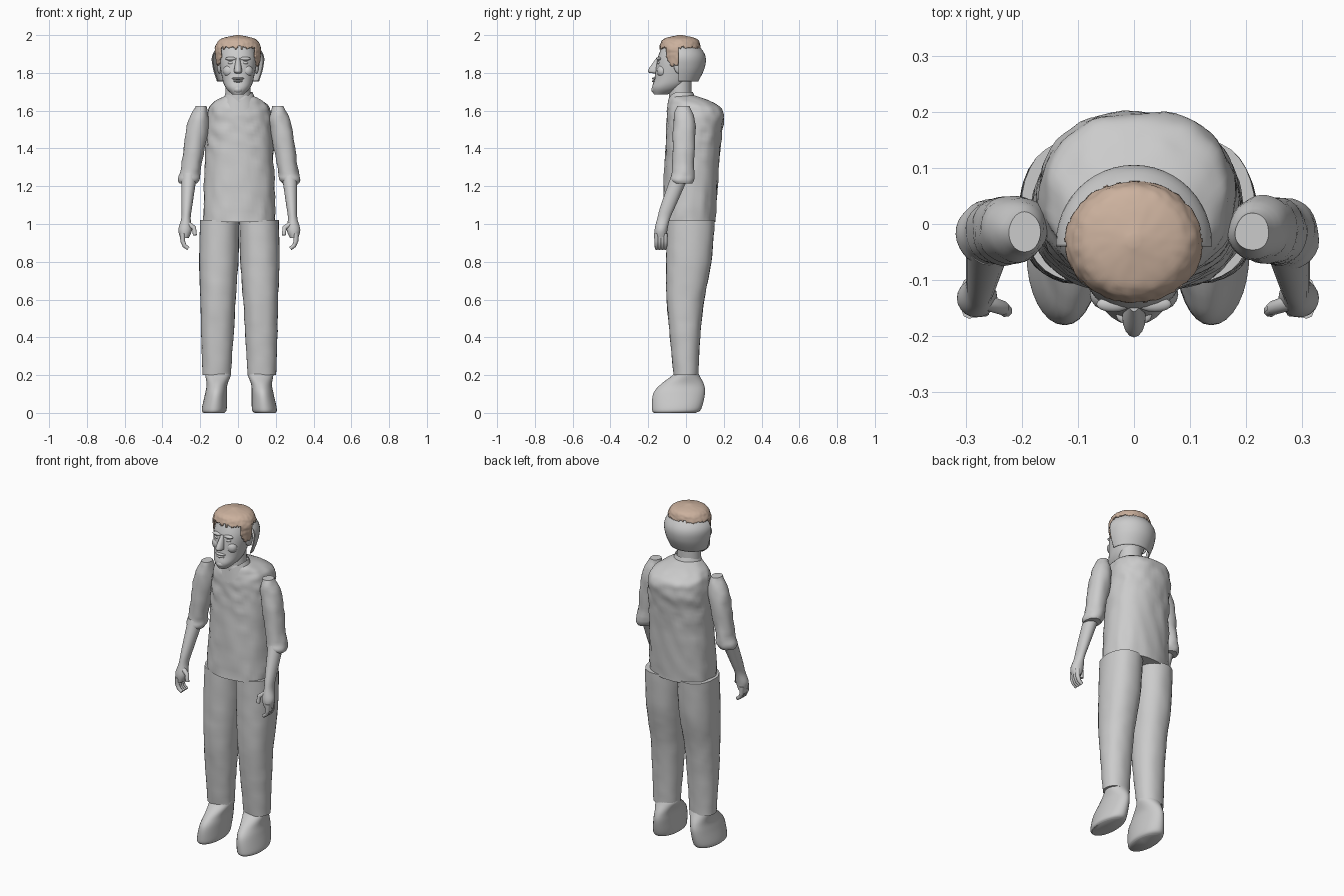
import bpy, bmesh, math
from mathutils import Vector, noise

if "Cube" in bpy.data.objects:
    bpy.data.objects.remove(bpy.data.objects["Cube"])

LEAN = .007  # the body stands slightly towards its left


def material(name, *rgb):
    mat = bpy.data.materials.new(name)
    mat.use_nodes = True
    mat.diffuse_color = (*rgb, 1)
    mat.node_tree.nodes["Principled BSDF"].inputs["Base Color"].default_value = (*rgb, 1)
    return mat


GREY = material("plain grey", .6, .6, .6)
TAN = material("hair tan", .6, .44, .34)


def finish(name, bm, mat=GREY, shift=0, thickness=0):
    """Turn a bmesh into a smooth shaded object, optionally given a thickness."""
    bmesh.ops.recalc_face_normals(bm, faces=bm.faces)
    mesh = bpy.data.meshes.new(name)
    bm.to_mesh(mesh)
    bm.free()
    mesh.materials.append(mat)
    part = bpy.data.objects.new(name, mesh)
    part.location.x = shift
    bpy.context.collection.objects.link(part)
    bpy.ops.object.select_all(action="DESELECT")
    part.select_set(True)
    bpy.context.view_layer.objects.active = part
    bpy.ops.object.shade_smooth_by_angle(angle=math.radians(50))
    if thickness:
        part.modifiers.new("thickness", "SOLIDIFY").thickness = thickness


def spline(rows, steps):
    """Smooth curve through rows of equal length."""
    padded = [rows[0], *rows, rows[-1]]
    for before, start, end, after in zip(padded, padded[1:], padded[2:], padded[3:]):
        for step in range(steps):
            t = step / steps
            yield [b + t / 2 * (c - a + t * (2*a - 5*b + 4*c - d + t * (3*(b - c) + d - a)))
                   for a, b, c, d in zip(before, start, end, after)]
    yield rows[-1]


def loft(rows, low_x=0, high_x=0, steps=6, segments=32, power=2, rough=0, scale=20):
    """Rows are height, depth position, half width and half depth, lowest first."""
    bm = bmesh.new()
    rings = []
    bottom, top = rows[0][0], rows[-1][0]
    for z, y, width, depth in spline(rows, steps):
        x = low_x + (high_x - low_x) * (z - bottom) / (top - bottom)
        ring = []
        for k in range(segments):
            angle = math.tau * k / segments
            c, s = (math.copysign(abs(v) ** (2 / power), v)
                    for v in (math.cos(angle), math.sin(angle)))
            point = Vector((x + width * c, y + depth * s, z))
            wrinkle = rough * noise.noise(point * scale)
            ring.append(bm.verts.new(point + Vector((c, s, 0)) * wrinkle))
        rings.append(ring)
    for lower, upper in zip(rings, rings[1:]):
        for k in range(segments):
            bm.faces.new((lower[k], lower[k - 1], upper[k - 1], upper[k]))
    bm.faces.new(rings[0])
    bm.faces.new(rings[-1])
    return bm


def ball(center, size, detail=16):
    bm = bmesh.new()
    bmesh.ops.create_uvsphere(bm, u_segments=detail, v_segments=detail, radius=1)
    bmesh.ops.scale(bm, vec=size, verts=bm.verts)
    bmesh.ops.translate(bm, vec=center, verts=bm.verts)
    return bm


def remove_faces(bm, rule):
    doomed = [f for f in bm.faces if rule(f.calc_center_median())]
    bmesh.ops.delete(bm, geom=doomed, context="FACES")


def digit(name, points, side):
    """Tapered bent finger along a short path."""
    curve = bpy.data.curves.new(name, "CURVE")
    curve.dimensions, curve.bevel_depth, curve.bevel_resolution = "3D", .014, 2
    curve.use_fill_caps = True
    path = curve.splines.new("POLY")
    path.points.add(len(points) - 1)
    for i, (knot, (x, y, z)) in enumerate(zip(path.points, points)):
        knot.co = (side * x, y, z, 1)
        knot.radius = 1 - i / 10
    curve.materials.append(GREY)
    part = bpy.data.objects.new(name, curve)
    part.location.x = LEAN
    bpy.context.collection.objects.link(part)


# Shirt with wrinkled cloth and sloping shoulders
finish("shirt", loft([
    (1.01, .015, .19, .14), (1.4, .036, .18, .145), (1.58, .05, .17, .15),
    (1.64, .03, .14, .12), (1.68, -.02, .07, .065)],
    steps=10, segments=56, power=2.3, rough=.008), shift=LEAN)

# Collar, open at the top and dipping to a notch at the front
bm = loft([(1.63, -.02, .095, .085), (1.7, -.03, .07, .066)])
remove_faces(bm, lambda p: math.hypot(p.x, p.y + .03) < .05)
for v in bm.verts:
    if v.co.y < -.04:
        v.co.z -= max(0, .07 - abs(v.co.x)) * .8
finish("collar", bm, shift=LEAN)

# Neck and face
finish("neck", loft([(1.58, -.03, .07, .06), (1.8, -.03, .065, .06)]))
finish("face", loft([
    (1.685, -.135, .03, .035), (1.72, -.1, .064, .08), (1.77, -.07, .083, .097),
    (1.88, -.045, .098, .105), (1.975, -.04, .07, .07)], power=2.2))
finish("nose", loft([
    (1.797, -.155, .01, .014), (1.81, -.165, .021, .037), (1.88, -.14, .01, .016)], segments=16))
for name, z, width in (("upper_lip", 1.77, .032), ("lower_lip", 1.756, .026)):
    finish(name, ball((0, -.163, z), (width, .018, .007)))
finish("chin", ball((0, -.156, 1.712), (.03, .028, .022)))

for side, word in ((1, "left"), (-1, "right")):
    # Trouser leg, fuller towards the hip
    finish(word + "_trouser_leg", loft([
        (.2, 0, .075, .065), (.4, -.005, .085, .08), (.6, -.003, .093, .1),
        (.8, .015, .104, .12), (1.02, .025, .104, .127)],
        side * .12, side * .105, power=2.2, rough=.003), shift=LEAN)

    # Shoe with a rounded toe and a narrow instep
    finish(word + "_shoe", loft([
        (0, -.06, .055, .11), (.02, -.05, .066, .13), (.1, -.037, .058, .137),
        (.15, -.02, .055, .115), (.2, 0, .068, .07), (.22, 0, .066, .06)],
        side * .135, side * .11), shift=LEAN)

    # Sleeve and its rolled cuff
    finish(word + "_sleeve", loft([
        (1.215, -.018, .045, .05), (1.24, -.018, .057, .062), (1.3, -.015, .053, .057),
        (1.52, -.01, .058, .06), (1.625, -.014, .03, .036)],
        side * .27, side * .202, rough=.007), shift=LEAN)

    # Forearm and palm
    finish(word + "_forearm", loft([
        (.925, -.133, .022, .03), (.97, -.132, .036, .034), (1.03, -.118, .025, .034),
        (1.1, -.093, .029, .04), (1.27, -.025, .042, .048)],
        side * .29, side * .265, segments=20), shift=LEAN)

    # Curled fingers and thumb
    for i in range(4):
        y = -.155 + i * .015
        digit(f"{word}_finger_{i + 1}",
              [(.3, y, .95), (.3, y, .91), (.29, y, .885), (.27, y, .87)], side)
    digit(word + "_thumb", [(.27, -.14, 1), (.24, -.15, .98), (.235, -.155, .94)], side)

    # Eye, brow, cheek and ear
    for name, center, size in (
            ("_eye", (.037, -.143, 1.853), (.017, .01, .008)),
            ("_brow", (.037, -.143, 1.875), (.03, .014, .01)),
            ("_cheek", (.045, -.125, 1.81), (.034, .03, .034)),
            ("_ear", (.098, -.035, 1.84), (.014, .03, .045))):
        bm = ball(center, size)
        for v in bm.verts:
            v.co.x *= side
        finish(word + name, bm)

# Open shell around the back of the head
bm = loft([(1.755, -.035, .112, .1), (1.83, -.035, .134, .135), (1.9, -.035, .134, .134),
           (1.975, -.035, .075, .075)], segments=48)
remove_faces(bm, lambda p: math.hypot(p.x, p.y + .035) < .06)
bmesh.ops.bisect_plane(bm, geom=bm.verts[:] + bm.edges[:] + bm.faces[:],
                       plane_co=(0, -.04, 0), plane_no=(0, -1, 0), clear_outer=True)
finish("head_shell", bm, thickness=.006)


def outside_hairline(p):
    """Ragged hairline: low locks in front of the ears, high fringe and nape."""
    ragged = noise.noise(Vector((p.x, p.y, 0)) * 90) / 50
    is_lock = -.105 < p.y < -.04
    line = 1.84 + max(0, -.08 - p.y) * 1.5 if is_lock else 1.935
    return p.z < line + ragged


# Hair cap
bm = loft([(1.83, -.035, .112, .1), (1.9, -.033, .122, .108), (1.94, -.032, .12, .108),
           (1.98, -.03, .09, .087), (2, -.03, .01, .01)],
          steps=10, segments=96, rough=.003, scale=60)
remove_faces(bm, outside_hairline)
finish("hair", bm, TAN, thickness=.008)
